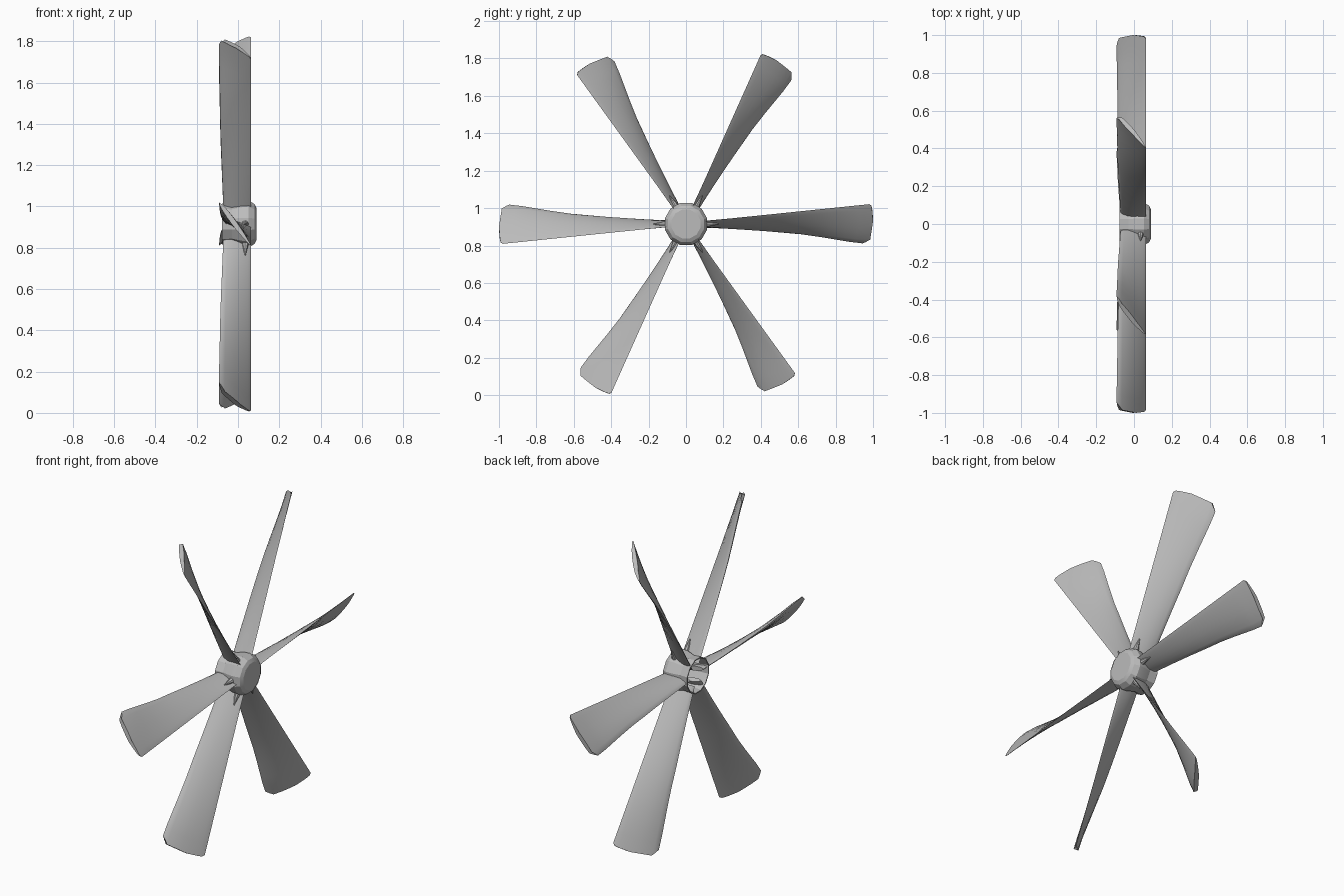
import bpy, bmesh, math
from mathutils import Matrix

cube = bpy.data.objects.get("Cube")
if cube:
    bpy.data.objects.remove(cube, do_unlink=True)

CENTRE = Matrix.Translation((0, 0, 0.915))

grey = bpy.data.materials.new("plain grey")
grey.use_nodes = True
colour = (0.5, 0.5, 0.5, 1)
grey.diffuse_color = colour
grey.node_tree.nodes["Principled BSDF"].inputs["Base Color"].default_value = colour


def finish(bm, name, matrix, angle):
    bmesh.ops.recalc_face_normals(bm, faces=bm.faces)
    mesh = bpy.data.meshes.new(name)
    bm.to_mesh(mesh)
    bm.free()
    mesh.materials.append(grey)
    obj = bpy.data.objects.new(name, mesh)
    obj.matrix_world = matrix
    bpy.context.collection.objects.link(obj)
    bpy.ops.object.select_all(action='DESELECT')
    obj.select_set(True)
    bpy.context.view_layer.objects.active = obj
    bpy.ops.object.shade_smooth_by_angle(angle=math.radians(angle))
    return obj


def lerp(points, v):
    """Piecewise linear lookup in a short list of (position, value)."""
    for (a, fa), (b, fb) in zip(points, points[1:]):
        if v <= b:
            return fa + (fb - fa) * max(0, (v - a) / (b - a))
    return points[-1][1]


def bridge(bm, rings):
    for a, b in zip(rings, rings[1:]):
        for i in range(len(a)):
            j = (i + 1) % len(a)
            bm.faces.new((a[i], a[j], b[j], b[i]))


# Blade outline: radius of the tip across the chord, and edge positions by radius
TIP = [(0, 0.945), (0.13, 0.985), (0.6, 1.0), (0.94, 0.994), (1, 0.98)]
BACK_EDGE = [(0.06, -0.012), (0.3, -0.027), (0.65, -0.058), (0.92, -0.103), (1, -0.105)]
FRONT_EDGE = [(0.06, 0.012), (0.3, 0.036), (1, 0.108)]
BACK_X = [(0.06, -0.07), (0.5, -0.085), (0.9, -0.092)]
FRONT_X = 0.064
CHORD = [0, 0.06, 0.13, 0.3, 0.45, 0.6, 0.75, 0.87, 0.95, 1]
SPAN = [0, 0.08, 0.2, 0.35, 0.5, 0.63, 0.75, 0.85, 0.92, 1]


def blade(name, angle):
    bm = bmesh.new()
    rings = []
    loop = [(s, 1) for s in CHORD] + [(s, -1) for s in CHORD[-2:0:-1]]
    for k in SPAN:
        ring = []
        for s, side in loop:
            r = 0.06 + (lerp(TIP, s) - 0.06) * k
            back, front = lerp(BACK_EDGE, r), lerp(FRONT_EDGE, r)
            x0 = lerp(BACK_X, r)
            # chord point, pushed out along the section normal for thickness
            dx, dt = FRONT_X - x0, front - back
            length = math.hypot(dx, dt)
            half = 0.013 * math.sin(math.pi * s ** 0.75) ** 0.7 if 0 < s < 1 else 0
            off = side * half
            ring.append(bm.verts.new((x0 + dx * s + off * dt / length, r,
                                      back + dt * s - off * dx / length)))
        rings.append(ring)
    bridge(bm, rings)
    bm.faces.new(rings[0])
    bm.faces.new(rings[-1])
    finish(bm, name, CENTRE @ Matrix.Rotation(angle, 4, 'X'), 40)


def root_spike(name, angle):
    bm = bmesh.new()
    bmesh.ops.create_cone(bm, cap_ends=True, segments=8, radius1=0.025,
                          radius2=0.002, depth=0.1)
    place = (Matrix.Rotation(angle, 4, 'X') @ Matrix.Translation((0.035, 0.125, 0))
             @ Matrix.Rotation(-math.pi / 2, 4, 'X'))
    finish(bm, name, CENTRE @ place, 30)


for n in range(6):
    turn = n * math.pi / 3
    blade(f"blade_{n + 1}", turn)
    root_spike(f"blade_root_{n + 1}", turn)

# Twelve-sided hub, open as a cup at the back
HUB = [(0.04, 0.075), (-0.03, 0.09), (-0.078, 0.098), (-0.078, 0.104),
       (-0.03, 0.1), (0.02, 0.115), (0.052, 0.117), (0.08, 0.1), (0.09, 0.08)]
bm = bmesh.new()
rings = []
for x, r in HUB:
    rings.append([bm.verts.new((x, r * math.cos(a), r * math.sin(a)))
                  for a in [(i + 0.5) * math.pi / 6 for i in range(12)]])
bridge(bm, rings)
bm.faces.new(rings[0])
bm.faces.new(rings[-1])
finish(bm, "hub", CENTRE, 20)
